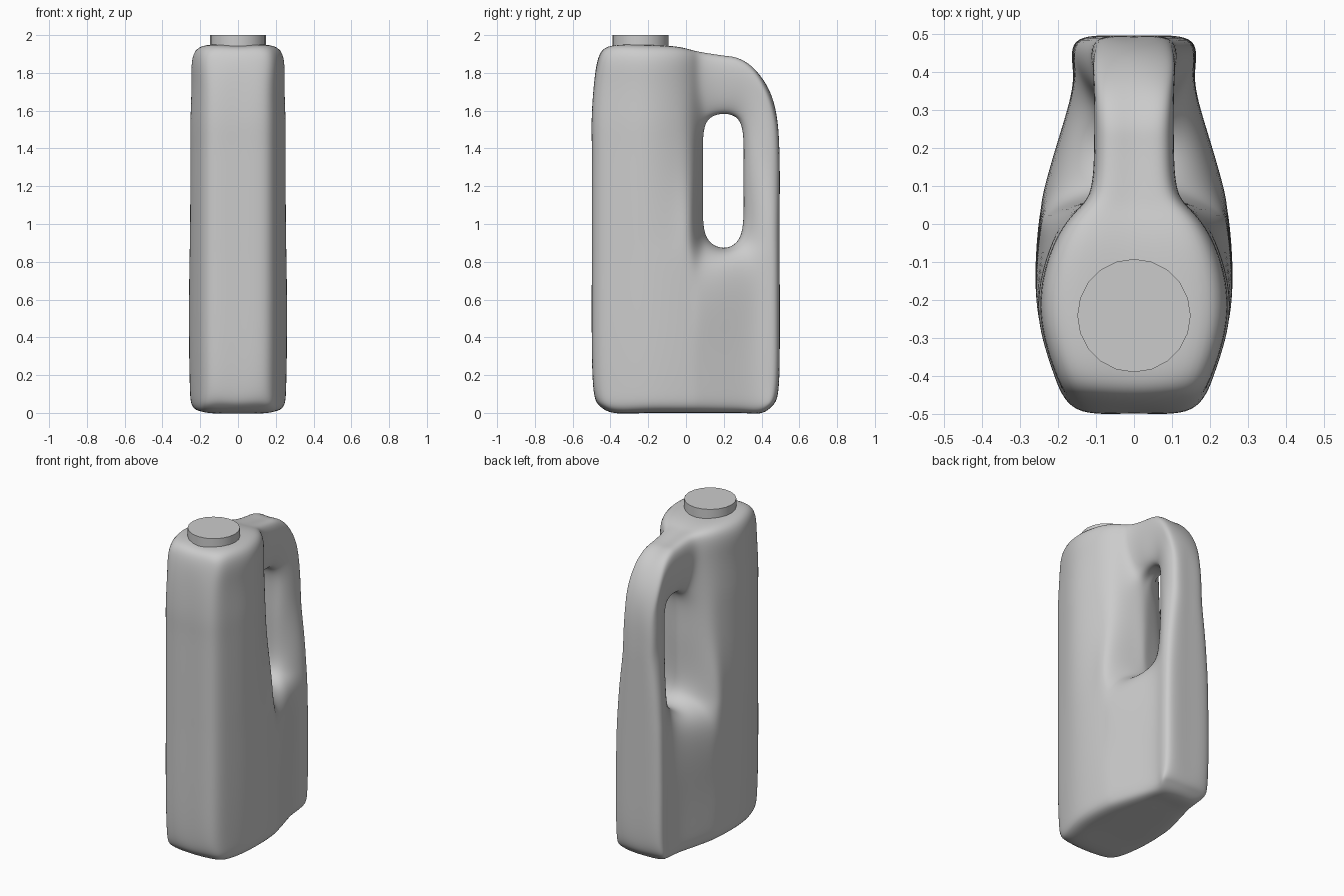
import bpy, bmesh
from mathutils import Vector

if "Cube" in bpy.data.objects:
    bpy.data.objects.remove(bpy.data.objects["Cube"])

# Side-view grid: columns along y, rows along z; hole spans columns 5-7, rows 4-8
Y = [-.497, -.38, -.22, -.06, .03, .09, .20, .305, .40, .495]
Z = [0, .12, .40, .75, .90, 1.05, 1.25, 1.43, 1.57, 1.76, 1.94]
TOP = [1.90, 1.94, 1.942, 1.935, 1.917, 1.904, 1.887, 1.875, 1.82, 1.70]
LOW_W = [.15, .215, .255, .258, .25, .237, .205, .175, .162, .148]   # half widths, base
HIGH_W = [.15, .215, .252, .218, .16, .115, .105, .105, .108, .095]  # half widths, top
BLEND = [0, 0, .03, .12, .3, .5, .8, .95, 1, 1, 1]
# Rounded corners of the outline and of the handle hole
MOVED = {
    (0, 0): (-.457, .035), (9, 0): (.457, .035), (0, 1): (-.488, .12), (9, 1): (.488, .12),
    (0, 9): (-.484, 1.76), (0, 10): (-.457, 1.90),
    (5, 4): (.115, .92), (6, 4): (.20, .875), (7, 4): (.28, .92),
    (5, 8): (.115, 1.55), (6, 8): (.20, 1.585), (7, 8): (.28, 1.55),
    (5, 9): (.09, 1.745), (6, 9): (.20, 1.735), (7, 9): (.295, 1.72),
    (7, 10): (.27, 1.875), (8, 10): (.36, 1.82), (9, 10): (.445, 1.70),
    (8, 9): (.385, 1.67), (9, 9): (.482, 1.55), (8, 8): (.40, 1.52), (9, 8): (.493, 1.40),
    (8, 7): (.40, 1.38), (9, 7): (.495, 1.30), (9, 6): (.495, 1.20),
}
NC, NR = len(Y), len(Z)


def outline(c, r):
    return MOVED.get((c, r), (Y[c], TOP[c] if r == NR - 1 else Z[r]))


def on_hole(c, r):
    return 5 <= c <= 7 and 4 <= r <= 8 and not (c == 6 and 4 < r < 8)


def side_point(c, r, s):
    y, z = outline(c, r)
    w = LOW_W[c] + (HIGH_W[c] - LOW_W[c]) * BLEND[r]
    if r in (0, NR - 1):
        w *= .92 if c in (0, NC - 1) else .8 if r == 0 else .84
    elif r in (1, NR - 2):
        w *= .975
    if on_hole(c, r):
        w = .09 if r == 4 else .07
        y += .015 * ((c == 7) - (c == 5))
        z += .015 * ((r == 8) - (r == 4))
    y += .01 * ((c == 0) - (c == NC - 1))
    z += .01 * ((r == 0) - (r == NR - 1))
    return Vector((s * w, y, z))


# Jug body: two mirrored side sheets joined by a rim around outline and hole
bm = bmesh.new()
verts = {}


def vert(c, r, s):
    if (c, r, s) not in verts:
        co = side_point(c, r, s) if s else Vector((0, *outline(c, r)))
        verts[c, r, s] = bm.verts.new(co)
    return verts[c, r, s]


edge_use = {}
for c in range(NC - 1):
    for r in range(NR - 1):
        if 5 <= c < 7 and 4 <= r < 8:
            continue
        loop = [(c, r), (c + 1, r), (c + 1, r + 1), (c, r + 1)]
        for s in (1, -1):
            bm.faces.new([vert(*p, s) for p in loop])
        for a, b in zip(loop, loop[1:] + loop[:1]):
            edge_use.setdefault(frozenset((a, b)), []).append((a, b))
for uses in edge_use.values():
    if len(uses) == 1:
        a, b = uses[0]
        for s in (1, -1):
            bm.faces.new([vert(*a, s), vert(*b, s), vert(*b, 0), vert(*a, 0)])
bmesh.ops.recalc_face_normals(bm, faces=bm.faces)
mesh = bpy.data.meshes.new("jug_body")
bm.to_mesh(mesh)
bm.free()
body = bpy.data.objects.new("jug_body", mesh)
bpy.context.collection.objects.link(body)
for p in mesh.polygons:
    p.use_smooth = True
sub = body.modifiers.new("smooth", 'SUBSURF')
sub.levels = sub.render_levels = 3

# Push the cage out so the smoothed surface passes through the chosen points
targets = [v.co.copy() for v in mesh.vertices]
for _ in range(4):
    dg = bpy.context.evaluated_depsgraph_get()
    dg.update()
    ev = body.evaluated_get(dg)
    smooth = ev.to_mesh()
    moves = [t - smooth.vertices[i].co for i, t in enumerate(targets)]
    ev.to_mesh_clear()
    for v, d in zip(mesh.vertices, moves):
        v.co += d
    mesh.update()
    body.update_tag()
    bpy.context.view_layer.update()

# Cap
bpy.ops.mesh.primitive_cylinder_add(vertices=20, radius=.149, depth=.10, location=(0, -.241, 1.95))
cap = bpy.context.object
cap.name = "cap"
bpy.ops.object.shade_smooth_by_angle()
